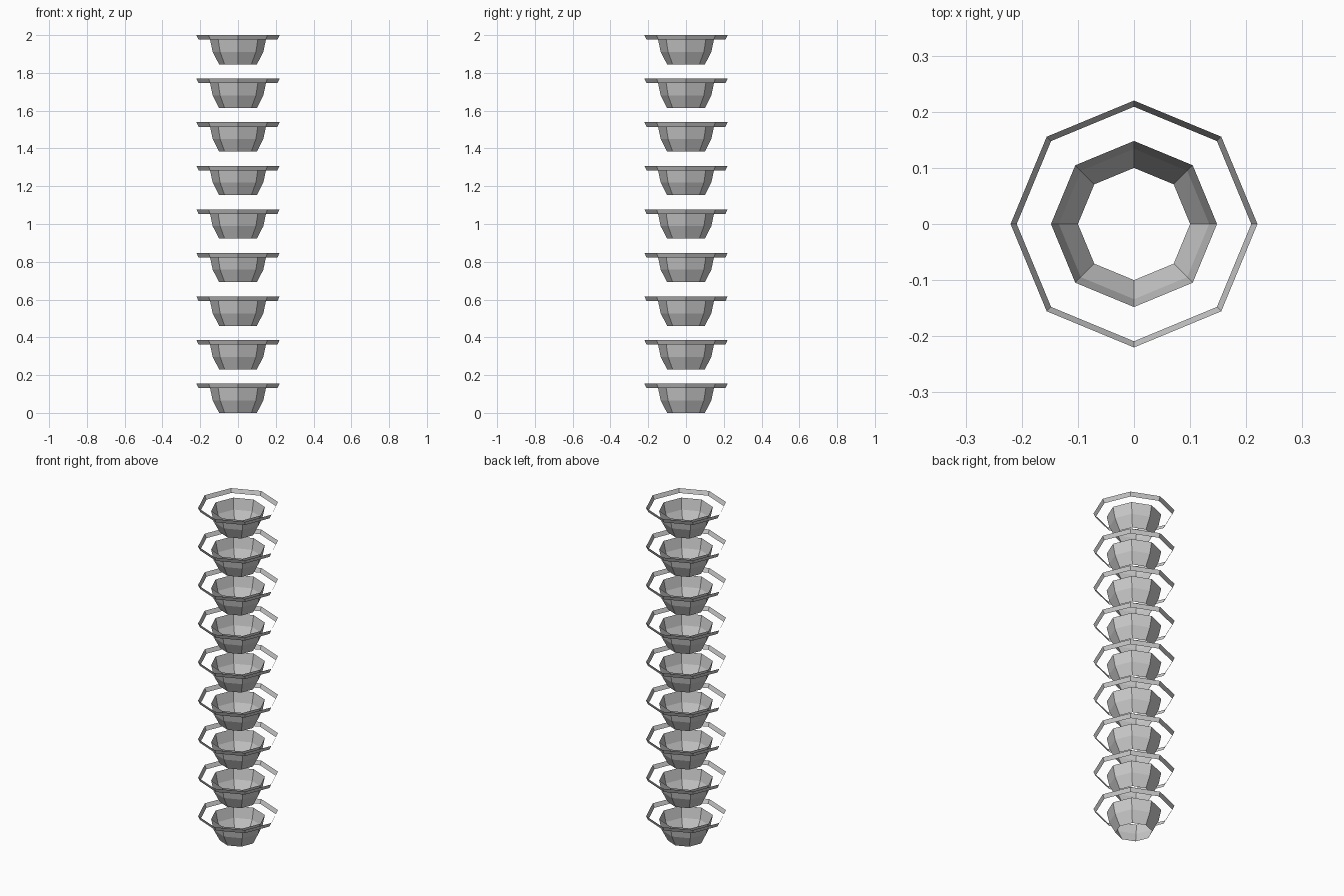
import bpy, math

if "Cube" in bpy.data.objects:
    bpy.data.objects.remove(bpy.data.objects["Cube"])

SIDES = 8
COUNT = 9
HEIGHT = 0.155
STEP = (2.0 - HEIGHT) / (COUNT - 1)


def lathe(name, profile, z):
    """Open eight-sided shell turned from a (radius, height) profile."""
    verts, faces = [], []
    for r, h in profile:
        for i in range(SIDES):
            a = 2 * math.pi * i / SIDES
            verts.append((r * math.cos(a), r * math.sin(a), h))
    for k in range(len(profile) - 1):
        for i in range(SIDES):
            j = (i + 1) % SIDES
            a, b = k * SIDES, (k + 1) * SIDES
            faces.append((a + i, a + j, b + j, b + i))
    mesh = bpy.data.meshes.new(name)
    mesh.from_pydata(verts, [], faces)
    obj = bpy.data.objects.new(name, mesh)
    obj.location.z = z
    bpy.context.collection.objects.link(obj)
    return obj


for n in range(COUNT):
    z = n * STEP
    # Open tapered cup
    lathe(f"cup_{n + 1}", [(0.10, 0), (0.134, 0.066), (0.148, 0.131)], z)
    # Thin flared band floating around the cup rim
    lathe(f"rim_band_{n + 1}", [(0.209, 0.131), (0.22, HEIGHT)], z)
